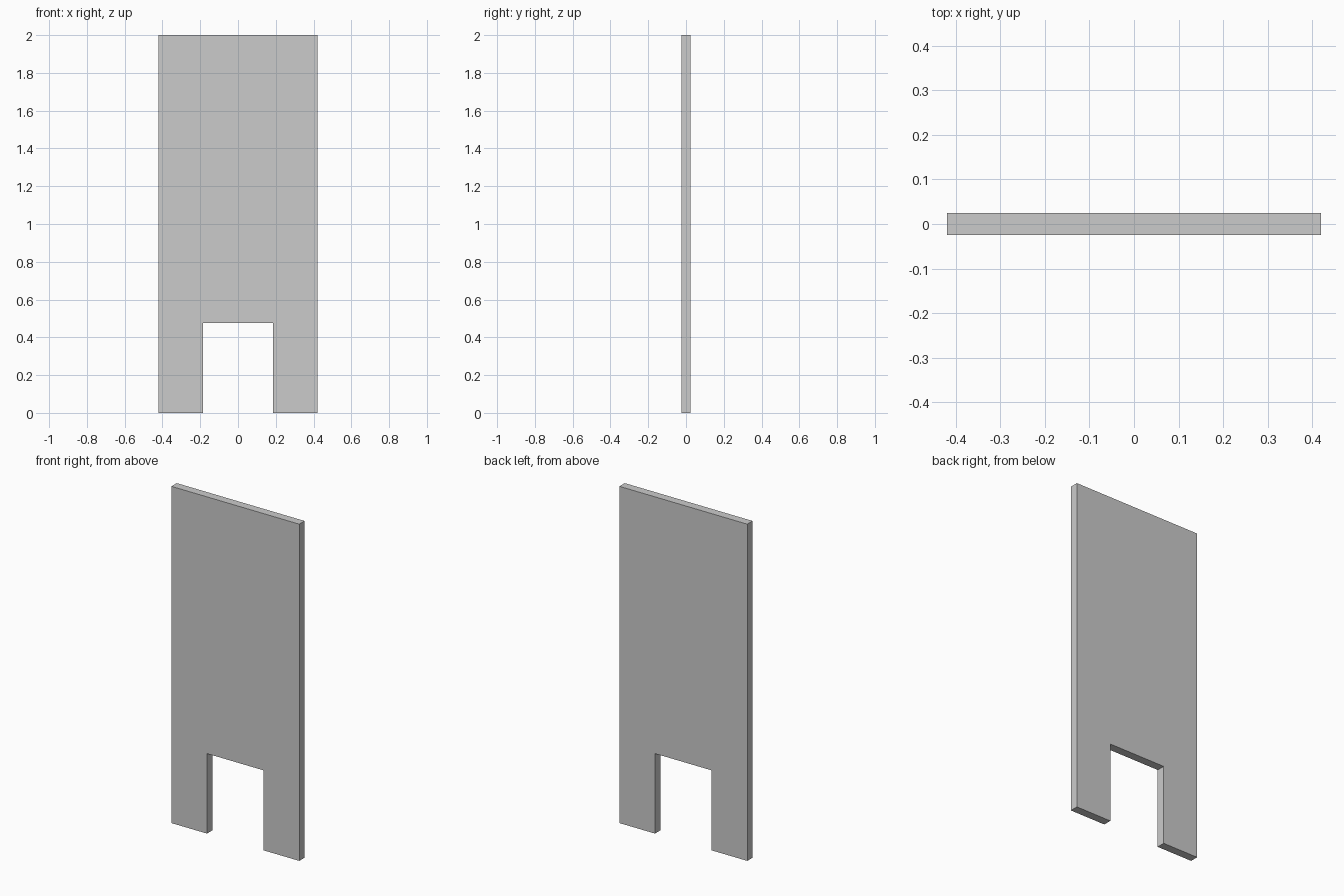
import bpy, bmesh

if "Cube" in bpy.data.objects:
    bpy.data.objects.remove(bpy.data.objects["Cube"])

WIDTH, HEIGHT, THICKNESS = 0.84, 2.0, 0.05
NOTCH_WIDTH, NOTCH_HEIGHT = 0.373, 0.475

# Half outline of the panel, mirrored to give the full notched profile
right_half = [
    (NOTCH_WIDTH / 2, NOTCH_HEIGHT),
    (NOTCH_WIDTH / 2, 0),
    (WIDTH / 2, 0),
    (WIDTH / 2, HEIGHT),
]
outline = right_half + [(-x, z) for x, z in reversed(right_half)]

# Front face, extruded through the thickness
bm = bmesh.new()
front = bm.faces.new([bm.verts.new((x, -THICKNESS / 2, z)) for x, z in outline])
extruded = bmesh.ops.extrude_face_region(bm, geom=[front], use_keep_orig=True)
back_verts = [g for g in extruded["geom"] if isinstance(g, bmesh.types.BMVert)]
bmesh.ops.translate(bm, verts=back_verts, vec=(0, THICKNESS, 0))
bmesh.ops.recalc_face_normals(bm, faces=bm.faces)

mesh = bpy.data.meshes.new("notched_panel")
bm.to_mesh(mesh)
bm.free()
bpy.context.collection.objects.link(bpy.data.objects.new("notched_panel", mesh))
